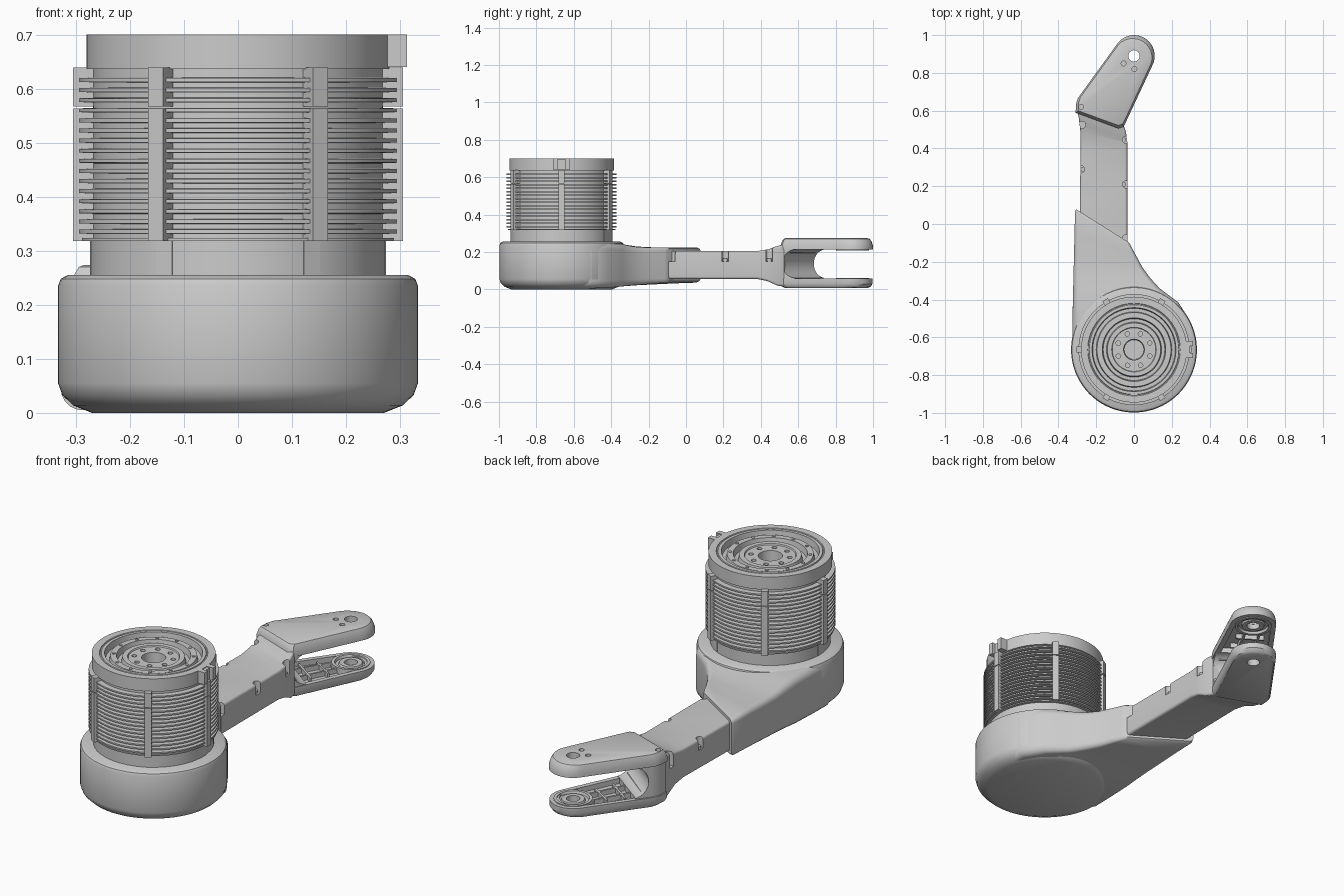
import bpy, bmesh, math
from math import sin, cos, pi, radians
from mathutils import Vector, Matrix

if "Cube" in bpy.data.objects:
    bpy.data.objects.remove(bpy.data.objects["Cube"])

CY = -0.665          # motor axis y
TIP = (0.0, 0.89)    # fork pivot


def finish(name, bm, angle=32):
    bmesh.ops.recalc_face_normals(bm, faces=bm.faces)
    me = bpy.data.meshes.new(name)
    bm.to_mesh(me)
    bm.free()
    ob = bpy.data.objects.new(name, me)
    bpy.context.collection.objects.link(ob)
    shade(ob, angle)
    return ob


def activate(ob):
    bpy.ops.object.select_all(action='DESELECT')
    ob.select_set(True)
    bpy.context.view_layer.objects.active = ob


def shade(ob, angle=32):
    activate(ob)
    bpy.ops.object.shade_smooth_by_angle(angle=radians(angle))


def skin(bm, rings, cap=True):
    """Bridge rings of equal point count into a closed tube."""
    vs = [[bm.verts.new(p) for p in r] for r in rings]
    n = len(vs[0])
    for a, b in zip(vs, vs[1:]):
        for i in range(n):
            bm.faces.new((a[i], a[(i + 1) % n], b[(i + 1) % n], b[i]))
    if cap:
        bm.faces.new(vs[0])
        bm.faces.new(vs[-1])


def lathe(name, prof, cx, cy, seg=80, closed=False):
    bm = bmesh.new()
    rings = [[(cx + max(r, 1e-3) * cos(2 * pi * i / seg), cy + max(r, 1e-3) * sin(2 * pi * i / seg), z)
              for i in range(seg)] for r, z in prof]
    if closed:
        rings.append(rings[0])
    skin(bm, rings, not closed)
    if closed:
        bmesh.ops.remove_doubles(bm, verts=bm.verts, dist=1e-6)
    return finish(name, bm)


def loft(name, sections):
    """Rounded-rectangle sections: left xy, right xy, z bottom, z top, corner radius."""
    rings = []
    for L, R, z0, z1, r in sections:
        L, R = Vector((*L, 0)), Vector((*R, 0))
        w, u = (R - L).length, (R - L).normalized()
        ring = []
        for k, (cs, cz) in enumerate(((w - r, z1 - r), (r, z1 - r), (r, z0 + r), (w - r, z0 + r))):
            for j in range(6):
                a = (k + j / 5) * pi / 2
                p = L + u * (cs + r * cos(a))
                ring.append((p.x, p.y, cz + r * sin(a)))
        rings.append(ring)
    bm = bmesh.new()
    skin(bm, rings)
    return finish(name, bm)


def scaled(pts, f, c):
    return [(c[0] + (x - c[0]) * f, c[1] + (y - c[1]) * f) for x, y in pts]


def prism(name, levels):
    """Stack of same-count outlines: (outline, z)."""
    bm = bmesh.new()
    skin(bm, [[(x, y, z) for x, y in pts] for pts, z in levels])
    return finish(name, bm)


def cylinder(name, loc, r, depth, axis=(0, 0, 1), seg=24):
    bm = bmesh.new()
    rot = Vector(axis).to_track_quat('Z', 'Y').to_matrix().to_4x4()
    bmesh.ops.create_cone(bm, cap_ends=True, segments=seg, radius1=r, radius2=r, depth=depth,
                          matrix=Matrix.Translation(loc) @ rot)
    return finish(name, bm)


def box(name, loc, size, ang=0.0):
    bm = bmesh.new()
    bmesh.ops.create_cube(bm, size=1, matrix=Matrix.Translation(loc) @ Matrix.Rotation(ang, 4, 'Z')
                          @ Matrix.Diagonal((*size, 1)))
    return finish(name, bm)


def cut(ob, cutters):
    for c in cutters:
        c.hide_render = True
        activate(ob)
        m = ob.modifiers.new("cut", 'BOOLEAN')
        m.operation, m.solver, m.object = 'DIFFERENCE', 'EXACT', c
        bpy.ops.object.modifier_apply(modifier=m.name)
        bpy.data.objects.remove(c, do_unlink=True)
    shade(ob)


# Round base housing
lathe("base_housing", [(0, 0), (.27, 0), (.305, .014), (.325, .033), (.333, .055), (.333, .235),
                       (.328, .248), (.315, .255), (0, .255)], 0, CY, 96)

# Motor body with cooling fins and stepped top face
prof = [(0, .25), (.273, .25), (.273, .318), (.288, .318), (.288, .324), (.268, .324)]
for i in range(16):
    z = .331 + i * .0187
    prof += [(.268, z), (.294, z + .001), (.294, z + .008), (.268, z + .009)]
prof += [(.268, .636), (.28, .636), (.28, .70), (.245, .70), (.243, .696), (.239, .696), (.237, .70),
         (.222, .70), (.218, .668), (.200, .668), (.196, .688), (.168, .688), (.163, .658),
         (.146, .658), (.141, .682), (.118, .682), (.115, .676), (.055, .676), (.052, .62), (0, .62)]
motor = lathe("motor_body", prof, 0, CY, 80)
cut(motor, [cylinder("bolt_hole", (.09 * cos(k * pi / 4 + .4), CY + .09 * sin(k * pi / 4 + .4), .68), .012, .05, seg=12)
            for k in range(8)])
for k in range(12):
    a = k * pi / 6
    cylinder("ring_bolt", (.182 * cos(a), CY + .182 * sin(a), .687), .008, .008, seg=10)

# Six vertical ribs, each split in two lengths, and neck pads
for k in range(6):
    a = k * pi / 3
    for z0, z1 in ((.318, .563), (.567, .639)):
        box("motor_rib", (.286 * cos(a), CY + .286 * sin(a), (z0 + z1) / 2), (.038, .032, z1 - z0), a)
    box("neck_pad", (.268 * cos(a), CY + .268 * sin(a), .286), (.012, .034, .066), a)

# Notched connector tab at the motor top
for s in (-1, 1):
    box("connector_tab", (.288, CY + s * .032, .67), (.05, .026, .06))
box("connector_web", (.278, CY, .668), (.036, .05, .056))

# Shoulder sleeve flowing out of the base
loft("shoulder_sleeve", [
    ((-.328, -.66), (.30, -.64), .005, .25, .04),
    ((-.326, -.55), (.295, -.51), .005, .251, .04),
    ((-.324, -.42), (.235, -.415), .008, .250, .04),
    ((-.322, -.34), (.135, -.34), .016, .241, .036),
    ((-.320, -.26), (.085, -.285), .022, .229, .032),
    ((-.318, -.18), (.045, -.23), .026, .225, .028),
    ((-.315, -.05), (.010, -.165), .032, .225, .025),
    ((-.312, .065), (-.018, -.113), .036, .225, .022),
    ((-.306, .078), (-.026, -.098), .044, .219, .018)])

# Forearm beam flaring into the fork
arm = loft("forearm", [
    ((-.287, -.05), (-.035, -.2), .055, .205, .014),
    ((-.287, .10), (-.035, .0), .055, .205, .014),
    ((-.282, .42), (-.035, .38), .055, .205, .014),
    ((-.284, .49), (-.035, .43), .045, .213, .014),
    ((-.292, .56), (-.042, .485), .02, .232, .014),
    ((-.300, .60), (-.055, .525), .014, .24, .014)])
# Screw notches along both arm edges
cut(arm, [cylinder("notch", (x, y, .20), .019, .10, seg=20)
          for x, y in ((-.042, -.075), (-.042, .21), (-.042, .445), (-.28, .29), (-.276, .525))])
for x, y in ((-.055, .21), (-.055, .445), (-.27, .29)):
    cylinder("arm_screw", (x, y, .155), .013, .02, seg=14)

# Fork outline: root corners then rounded tip
tip = [(TIP[0] + .11 * cos(radians(d)), TIP[1] + .11 * sin(radians(d))) for d in range(-30, 151, 12)]
outline = [(-.298, .665), (-.307, .635), (-.309, .588), (-.082, .505), (-.056, .513), (-.045, .535)] + tip
MID = (-.10, .745)
pocket = scaled(outline, .80, (-.075, .77))
big = scaled(outline, .99, MID)


def plate(name, levels, pz, pd):
    ob = prism(name, levels)
    cut(ob, [prism("pocket", [(pocket, pz - pd), (pocket, pz + pd)]),
             cylinder("pivot_hole", (*TIP, .14), .03, .5, seg=32)])
    return ob


# Upper and lower fork plates, hollowed on the inside
upper = plate("fork_upper_plate", [(outline, .212), (outline, .232), (scaled(outline, .965, MID), .258),
                                   (scaled(outline, .93, MID), .27), (scaled(outline, .88, MID), .274)], .212, .026)
cut(upper, [cylinder("screw_hole", (x, y, .25), .013, .2, seg=16) for x, y in ((-.055, .85), (.002, .82), (-.28, .62))])
lower = plate("fork_lower_plate", [(scaled(outline, .90, MID), .008), (scaled(outline, .95, MID), .014),
                                   (big, .03), (big, .058)], .058, .026)

# Pivot bearing rings on the facing sides of the plates
for n, lo, hi, face in (("lower_bearing", .028, .062, 1), ("upper_bearing", .242, .208, -1)):
    lathe(n, [(.031, lo), (.088, lo), (.088, hi), (.074, hi), (.070, hi - face * .012), (.056, hi - face * .012),
              (.052, hi - face * .003), (.031, hi - face * .003)], *TIP, 48, True)
# Stiffening ribs inside the plate pockets
for z in (.043, .227):
    for x, y, length, a in ((-.145, .73, .30, 60), (-.07, .71, .26, 63), (-.12, .70, .19, -35), (-.075, .775, .16, -32)):
        box("pocket_rib", (x, y, z), (length * .85, .010, .026), radians(a))

# Fork root wall with a C-shaped throat
wall = [(-.237, .735), (-.282, .67), (-.298, .64), (-.301, .592), (-.082, .512), (-.058, .52), (-.030, .58)]
root = prism("fork_root_wall", [(wall, .03), (wall, .24)])
cut(root, [cylinder("throat", (-.128, .665, .137), .076, .6, axis=(.207, -.165, 0), seg=48)])
# Framed edge along the throat
for z in (.072, .2):
    box("throat_lip", (-.155, .62, z), (.22, .012, .012), radians(-38))
